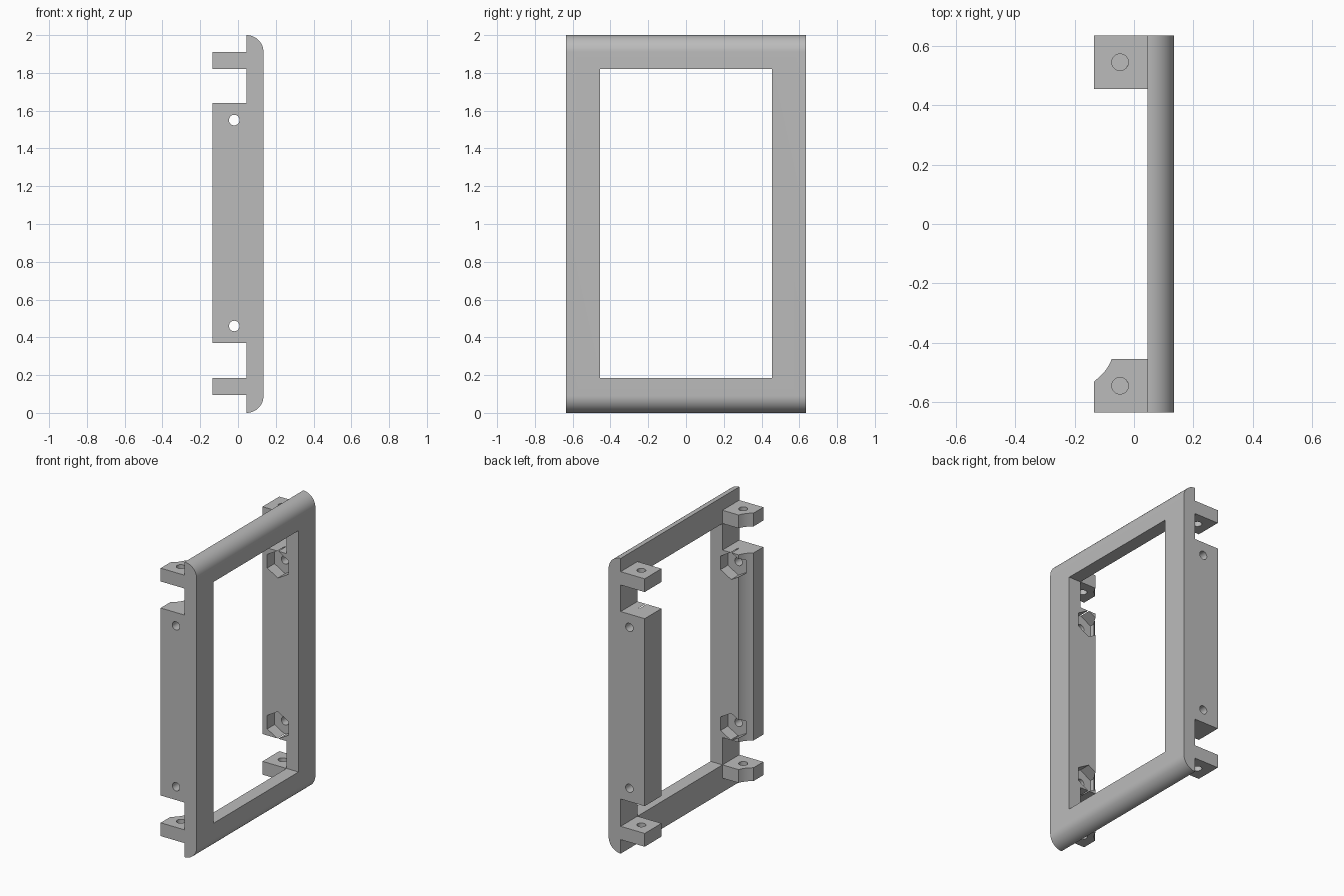
import bpy, bmesh
from math import pi, cos, sin, atan2

if "Cube" in bpy.data.objects:
    bpy.data.objects.remove(bpy.data.objects["Cube"])

mat = bpy.data.materials.new("plain grey")
mat.use_nodes = True
grey = (0.5, 0.5, 0.5, 1)
mat.diffuse_color = grey
mat.node_tree.nodes["Principled BSDF"].inputs["Base Color"].default_value = grey


def prism(name, outline, axis, lo, hi):
    """Extrude a 2D outline along y (outline in x, z) or z (outline in x, y)."""
    bm = bmesh.new()
    place = (lambda a, b: (a, lo, b)) if axis == "y" else (lambda a, b: (a, b, lo))
    face = bm.faces.new([bm.verts.new(place(a, b)) for a, b in outline])
    ext = bmesh.ops.extrude_face_region(bm, geom=[face])["geom"]
    step = (0, hi - lo, 0) if axis == "y" else (0, 0, hi - lo)
    bmesh.ops.translate(bm, vec=step, verts=[v for v in ext if isinstance(v, bmesh.types.BMVert)])
    bmesh.ops.recalc_face_normals(bm, faces=bm.faces)
    mesh = bpy.data.meshes.new(name)
    bm.to_mesh(mesh)
    bm.free()
    mesh.materials.append(mat)
    ob = bpy.data.objects.new(name, mesh)
    bpy.context.collection.objects.link(ob)
    return ob


def arc(cx, cy, r, a0, a1, n):
    return [(cx + r * cos(a0 + (a1 - a0) * i / n), cy + r * sin(a0 + (a1 - a0) * i / n))
            for i in range(n + 1)]


def circle(cx, cy, r, n=32, turn=0):
    return arc(cx, cy, r, turn, turn + 2 * pi, n)[:-1]


def rect(x0, x1, y0, y1):
    return [(x0, y0), (x1, y0), (x1, y1), (x0, y1)]


def combine(target, tool, operation):
    mod = target.modifiers.new(operation.lower(), "BOOLEAN")
    mod.operation, mod.object, mod.solver = operation, tool, "EXACT"
    bpy.context.view_layer.objects.active = target
    bpy.ops.object.modifier_apply(modifier=mod.name)
    bpy.data.objects.remove(tool)


BACK, PLATE, FRONT = -0.135, 0.045, 0.135
OUT, INN, R = 0.635, 0.455, 0.09
EMBED = PLATE + 0.03

# Bezel plate with rounded top and bottom front edges
profile = [(PLATE, 0)] + arc(PLATE, R, R, -pi / 2, 0, 16) [1:] \
    + arc(PLATE, 2 - R, R, 0, pi / 2, 16)
frame = prism("mounting_frame", profile, "y", -OUT, OUT)
combine(frame, prism("opening", rect(-0.5, 0.5, 0.185, 1.82), "y", -INN, INN), "DIFFERENCE")

# Side rails and screw lugs; those on the front side have a scooped corner
square = rect(BACK, EMBED, INN, OUT)
cx, cy = -0.224, -0.397
scoop = arc(cx, cy, 0.16, atan2(-0.531 - cy, BACK - cx), atan2(-INN - cy, -0.075 - cx), 10)
scoop[0], scoop[-1] = (BACK, -0.531), (-0.075, -INN)
scooped = [(BACK, -OUT), (EMBED, -OUT), (EMBED, -INN)] + scoop[::-1]
for side, plan in ((1, square), (-1, scooped)):
    for name, lo, hi in (("lower_lug", 0.095, 0.185), ("rail", 0.37, 1.64), ("upper_lug", 1.82, 1.91)):
        part = prism(name, plan, "z", lo, hi)
        if name != "rail":
            hole = prism("lug_hole", circle(-0.047, side * 0.545, 0.028), "z", lo - 0.05, hi + 0.05)
            combine(part, hole, "DIFFERENCE")
        combine(frame, part, "UNION")

# Cross holes with hexagonal nut pockets on the inner faces
for z in (0.46, 1.55):
    combine(frame, prism("cross_hole", circle(-0.02, z, 0.028), "y", -0.8, 0.8), "DIFFERENCE")
    for side in (1, -1):
        lo, hi = sorted((side * (INN - 0.02), side * 0.533))
        pocket = prism("nut_pocket", circle(-0.02, z, 0.092, 6, pi / 6), "y", lo, hi)
        combine(frame, pocket, "DIFFERENCE")

# Smooth the round surfaces, keep the corners crisp
bpy.ops.object.select_all(action="DESELECT")
frame.select_set(True)
bpy.context.view_layer.objects.active = frame
bpy.ops.object.shade_smooth_by_angle(angle=pi / 6)
